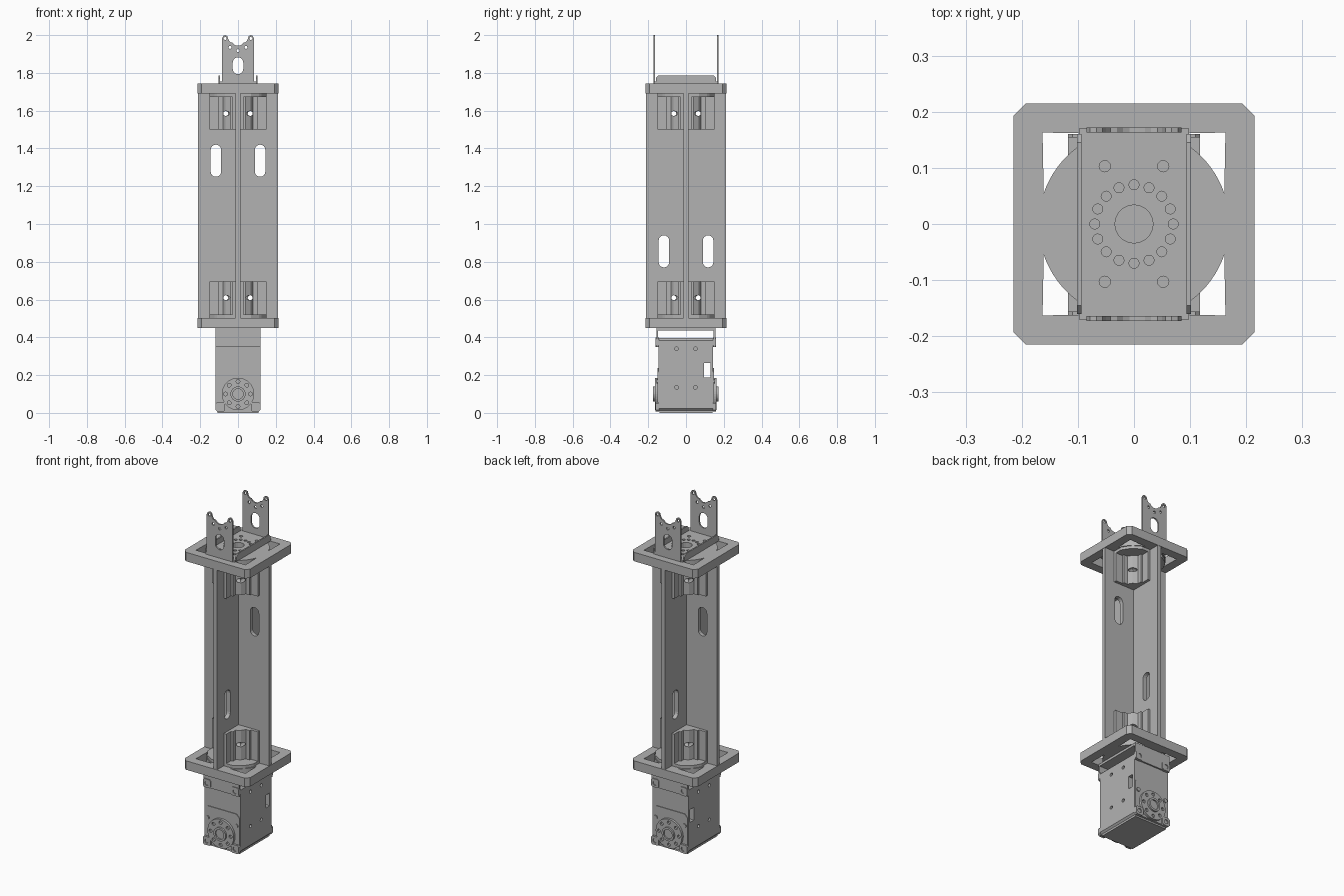
import bpy, bmesh, math
from mathutils import Vector

if "Cube" in bpy.data.objects:
    bpy.data.objects.remove(bpy.data.objects["Cube"])

GREY = (0.45, 0.45, 0.45, 1)
metal = bpy.data.materials.new("satin grey")
metal.use_nodes = True
metal.diffuse_color = GREY
metal.node_tree.nodes["Principled BSDF"].inputs["Base Color"].default_value = GREY

AXES = {"x": lambda u, v, w: (w, u, v),
        "y": lambda u, v, w: (u, w, v),
        "z": lambda u, v, w: (u, v, w)}


# Outline helpers
def rect(u, v, hu, hv, c=0):
    """Rectangle by centre and half sizes, optionally chamfered."""
    if not c:
        return [(u - hu, v - hv), (u + hu, v - hv), (u + hu, v + hv), (u - hu, v + hv)]
    return [(u + a, v + b) for a, b in (
        (-hu + c, -hv), (hu - c, -hv), (hu, -hv + c), (hu, hv - c),
        (hu - c, hv), (-hu + c, hv), (-hu, hv - c), (-hu, -hv + c))]


def circle(u, v, r, n=20):
    return [(u + r * math.cos(2 * math.pi * i / n), v + r * math.sin(2 * math.pi * i / n))
            for i in range(n)]


def slot(u, v, r, half, n=8):
    """Upright slot with round ends."""
    out = []
    for side, start in ((1, 0), (-1, math.pi)):
        for i in range(n + 1):
            a = start + math.pi * i / n
            out.append((u + r * math.cos(a), v + side * (half - r) + r * math.sin(a)))
    return out


def turn(pts, k):
    for _ in range(k):
        pts = [(-v, u) for u, v in pts]
    return pts


def mirrored(half):
    return half + [(-u, v) for u, v in reversed(half)]


# Solid helpers
def prisms(name, outlines, axis, a, b):
    """Extrude each outline along an axis from a to b, as one object."""
    bm = bmesh.new()
    for pts in outlines:
        low = [bm.verts.new(AXES[axis](u, v, a)) for u, v in pts]
        high = [bm.verts.new(AXES[axis](u, v, b)) for u, v in pts]
        bm.faces.new(low)
        bm.faces.new(high)
        for i in range(len(pts)):
            j = (i + 1) % len(pts)
            bm.faces.new((low[i], low[j], high[j], high[i]))
    bmesh.ops.recalc_face_normals(bm, faces=bm.faces)
    mesh = bpy.data.meshes.new(name)
    bm.to_mesh(mesh)
    bm.free()
    mesh.materials.append(metal)
    ob = bpy.data.objects.new(name, mesh)
    bpy.context.collection.objects.link(ob)
    return ob


def cut(ob, outlines, axis, a, b):
    cutter = prisms("cutter", outlines, axis, a, b)
    mod = ob.modifiers.new("cut", "BOOLEAN")
    mod.operation = "DIFFERENCE"
    mod.solver = "EXACT"
    mod.object = cutter
    deps = bpy.context.evaluated_depsgraph_get()
    mesh = bpy.data.meshes.new_from_object(ob.evaluated_get(deps))
    ob.modifiers.clear()
    ob.data = mesh
    bpy.data.objects.remove(cutter)
    return ob


# End plates: chamfered frames whose corners open around a central disc
W, R = 0.163, 0.17
a0 = math.asin(0.055 / R)
window = [(W, W)] + [(R * math.cos(t), R * math.sin(t)) for t in
                     [math.pi / 2 - a0 - i * (math.pi / 2 - 2 * a0) / 12 for i in range(13)]]
window = [(min(u, W), min(v, W)) for u, v in window]
for name, z in (("lower_end_plate", 0.45), ("upper_end_plate", 1.69)):
    plate = prisms(name, [rect(0, 0, 0.215, 0.215, 0.022)], "z", z, z + 0.053)
    cut(plate, [turn(window, k) for k in range(4)], "z", z - 0.1, z + 0.2)
    cut(plate, [circle(0, 0, 0.035)], "z", z - 0.1, z + 0.2)

# Cross-shaped column with slots in each pair of walls
t, h = 0.012, 0.213
arm = [(h, -t), (h, t), (t, t)]
column = prisms("cross_column", [sum((turn(arm, k) for k in range(4)), [])], "z", 0.503, 1.69)
cut(column, [slot(s * 0.117, 1.335, 0.028, 0.085) for s in (1, -1)], "y", -0.1, 0.1)
cut(column, [slot(s * 0.117, 0.855, 0.028, 0.085) for s in (1, -1)], "x", -0.1, 0.1)
bolt_holes = [circle(s * 0.065, z, 0.013, 12) for s in (1, -1) for z in (0.61, 1.585)]
for axis in "xy":
    cut(column, bolt_holes, axis, -0.1, 0.1)

# Corner brackets joining the column to the plates
wings = [(t, t), (0.15, t), (0.15, 0.028), (0.105, 0.028), (0.105, 0.04), (0.08, 0.04),
         (0.065, 0.065), (0.04, 0.08), (0.04, 0.105), (0.028, 0.105), (0.028, 0.15), (t, 0.15)]
foot = [(t, t), (0.15, t), (0.15, 0.07), (0.125, 0.11), (0.11, 0.125), (0.07, 0.15), (t, 0.15)]
for level, z0, z1, f0, f1 in (("lower", 0.503, 0.695, 0.503, 0.52),
                              ("upper", 1.5, 1.69, 1.673, 1.69)):
    for k in range(4):
        bracket = prisms(f"{level}_corner_bracket_{k + 1}", [turn(wings, k)], "z", z0, z1)
        for axis in "xy":
            cut(bracket, bolt_holes, axis, -0.12, 0.12)
        prisms(f"{level}_bracket_foot_{k + 1}", [turn(foot, k)], "z", f0, f1)

# Upper fork: drilled base, folded side lips and two notched ears
base = prisms("fork_base", [rect(0, 0, 0.098, 0.17)], "z", 1.743, 1.755)
holes = [circle(0, 0, 0.034)]
holes += [circle(0.07 * math.cos(i * math.pi / 8), 0.07 * math.sin(i * math.pi / 8), 0.009, 12)
          for i in range(16)]
holes += [circle(x, y, 0.01, 12) for x in (-0.052, 0.052) for y in (-0.103, 0.103)]
cut(base, holes, "z", 1.7, 1.8)
lip = [(-0.16, 1.745), (0.16, 1.745), (0.16, 1.772), (0.145, 1.787), (-0.145, 1.787), (-0.16, 1.772)]
for side, x in (("left", 0.094), ("right", -0.102)):
    prisms(f"fork_{side}_lip", [lip], "x", x, x + 0.008)
ear = mirrored([(0.085, 1.743), (0.085, 1.982), (0.078, 1.996), (0.067, 2.0), (0.056, 1.994),
                (0.05, 1.975), (0.042, 1.963), (0.03, 1.96), (0.02, 1.95), (0.008, 1.944)])
ear_holes = [slot(0, 1.838, 0.028, 0.045)]
ear_holes += [circle(x, z, 0.008, 10) for x, z in ((0, 1.918), (0.042, 1.935), (-0.042, 1.935),
                                                  (0.068, 1.982), (-0.068, 1.982))]
for side, y in (("front", -0.173), ("back", 0.163)):
    cut(prisms(f"fork_{side}_ear", [ear], "y", y, y + 0.009), ear_holes, "y", -0.3, 0.3)

# Lower mounting bracket: a folded strap over the motor
strap = [(-0.157, 0.35), (-0.157, 0.45), (0.155, 0.45), (0.155, 0.35),
         (0.146, 0.35), (0.146, 0.436), (-0.148, 0.436), (-0.148, 0.35)]
prisms("motor_strap", [strap], "x", -0.118, 0.118)

# Motor body with side holes and a connector opening
body = prisms("motor_body", [rect(0, 0.203, 0.118, 0.193, 0.012)], "y", -0.146, 0.144)
cut(body, [circle(y, z, 0.01, 12) for y in (-0.05, 0.05) for z in (0.135, 0.34)], "x", 0.1, 0.2)
cut(body, [circle(y, z, 0.01, 12) for y in (-0.05, 0.05) for z in (0.135, 0.34)], "x", -0.2, -0.1)
cut(body, [rect(0.112, 0.225, 0.017, 0.038)], "x", -0.2, 0.2)
prisms("motor_base_cover", [rect(0, 0, 0.108, 0.14)], "z", 0, 0.015)

# Motor faces: corner screw bosses, round horn, hub and ring of screws
for side, s, y in (("front", -1, -0.144), ("back", 1, 0.142)):
    def boss(name, outlines, depth, start=0.0):
        lo, hi = sorted((y + s * start, y + s * depth))
        return prisms(f"{side}_{name}", outlines, "y", lo, hi)
    boss("face_cover", [rect(0, 0.125, 0.114, 0.112, 0.02)], 0.006)
    corners = [(x, z) for x in (-0.093, 0.093) for z in (0.033, 0.375)]
    pads = boss("corner_pads", [rect(x, z, 0.025, 0.025, 0.008) for x, z in corners], 0.018)
    cut(pads, [circle(x, z, 0.013, 12) for x, z in corners], "y", y + s * 0.012, y + s * 0.05)
    horn = boss("horn", [circle(0, 0.1, 0.086, 40)], 0.02)
    ring = [circle(0.066 * math.cos(i * math.pi / 4), 0.1 + 0.066 * math.sin(i * math.pi / 4),
                   0.01, 12) for i in range(8)]
    cut(horn, ring, "y", y + s * 0.01, y + s * 0.05)
    hub = boss("hub", [circle(0, 0.1, 0.04, 28)], 0.03)
    cut(hub, [circle(0, 0.1, 0.028, 24)], "y", y + s * 0.022, y + s * 0.05)
    boss("cover_screws", [circle(x, 0.168, 0.012, 12) for x in (-0.095, 0.095)], 0.012)
